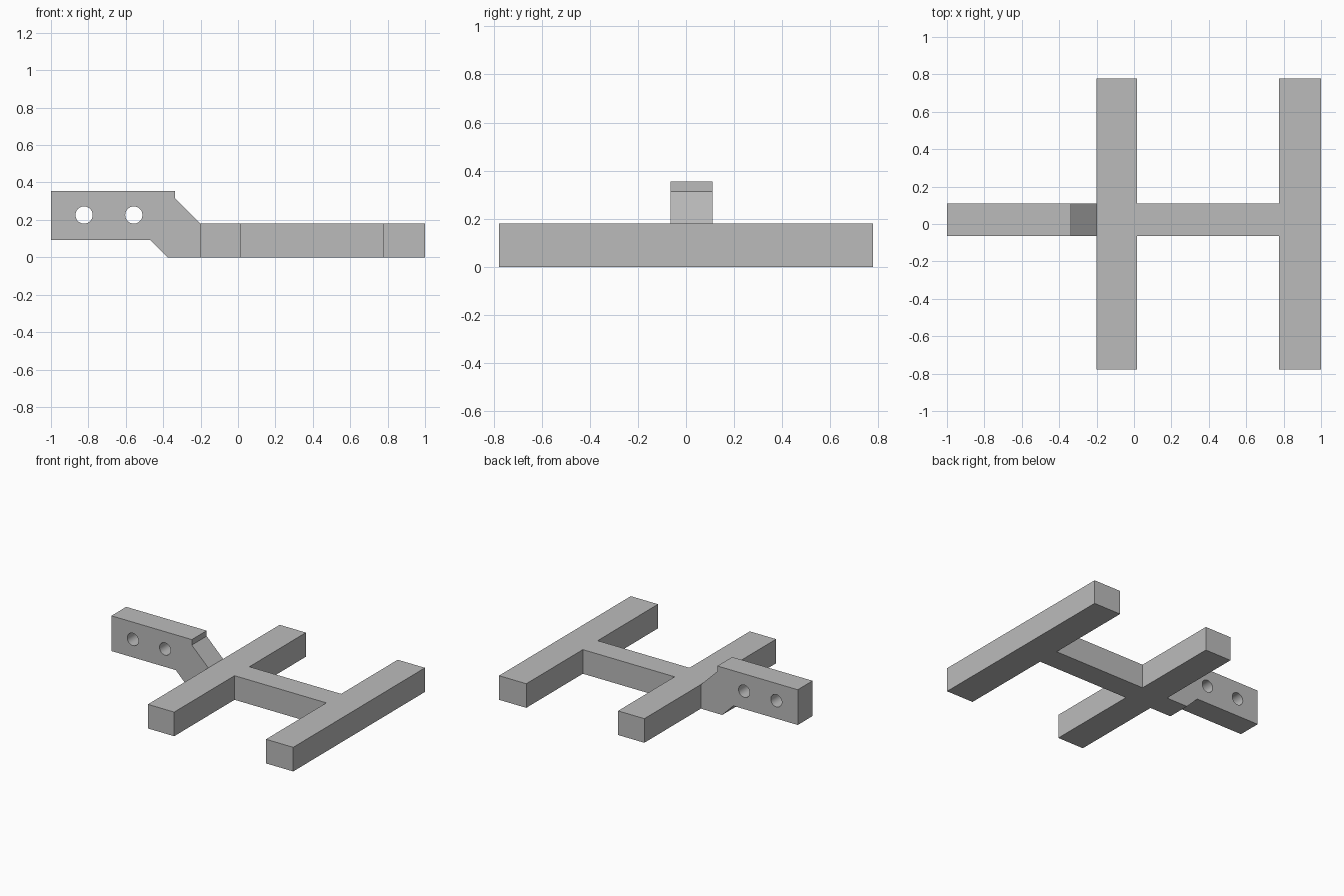
import bpy
import bmesh
from mathutils import Vector

cube = bpy.data.objects.get("Cube")
if cube:
    bpy.data.objects.remove(cube, do_unlink=True)

grey = bpy.data.materials.new("plain grey")
grey.use_nodes = True
colour = (0.5, 0.5, 0.5, 1)
grey.diffuse_color = colour
grey.node_tree.nodes["Principled BSDF"].inputs["Base Color"].default_value = colour


def extrude_outline(name, points, direction):
    """Make a solid by extruding a closed outline along a direction."""
    bm = bmesh.new()
    face = bm.faces.new([bm.verts.new(p) for p in points])
    moved = bmesh.ops.extrude_face_region(bm, geom=[face])["geom"]
    verts = [v for v in moved if isinstance(v, bmesh.types.BMVert)]
    bmesh.ops.translate(bm, verts=verts, vec=Vector(direction))
    bmesh.ops.recalc_face_normals(bm, faces=bm.faces)
    mesh = bpy.data.meshes.new(name)
    bm.to_mesh(mesh)
    bm.free()
    mesh.materials.append(grey)
    obj = bpy.data.objects.new(name, mesh)
    bpy.context.collection.objects.link(obj)
    return obj


# Main measurements
FRONT, BACK = -0.065, 0.11
HALF = 0.777
HEIGHT = 0.18
INNER, MID, OUTER, END = -0.2, 0.017, 0.775, 1.0

# Two crossbars joined by a spine, as one flat frame
plan = [(INNER, -HALF), (MID, -HALF), (MID, FRONT), (OUTER, FRONT),
        (OUTER, -HALF), (END, -HALF), (END, HALF), (OUTER, HALF),
        (OUTER, BACK), (MID, BACK), (MID, HALF), (INNER, HALF)]
extrude_outline("crossbar_frame", [(x, y, 0) for x, y in plan], (0, 0, HEIGHT))

# Raised mounting arm with sloping neck
side = [(-1, 0.092), (-0.468, 0.092), (-0.376, 0), (INNER, 0),
        (INNER, HEIGHT), (-0.336, 0.314), (-0.336, 0.355), (-1, 0.355)]
arm = extrude_outline("mounting_arm", [(x, FRONT, z) for x, z in side],
                      (0, BACK - FRONT, 0))

# Bolt holes through the arm
for i, x in enumerate((-0.823, -0.557)):
    bpy.ops.mesh.primitive_cylinder_add(vertices=48, radius=0.046, depth=0.5,
                                        location=(x, 0, 0.226),
                                        rotation=(1.570796, 0, 0))
    cutter = bpy.context.object
    cutter.name = f"bolt_hole_cutter_{i + 1}"
    cutter.data.materials.append(grey)
    cutter.hide_render = True
    cutter.hide_set(True)
    mod = arm.modifiers.new(f"bolt_hole_{i + 1}", "BOOLEAN")
    mod.operation = "DIFFERENCE"
    mod.solver = "EXACT"
    mod.object = cutter

# Smooth hole walls, crisp edges elsewhere
bpy.ops.object.select_all(action="DESELECT")
bpy.context.view_layer.objects.active = arm
arm.select_set(True)
for mod in list(arm.modifiers):
    bpy.ops.object.modifier_apply(modifier=mod.name)
bpy.ops.object.shade_smooth_by_angle(angle=0.5)
for obj in list(bpy.data.objects):
    if obj.name.startswith("bolt_hole_cutter"):
        bpy.data.objects.remove(obj, do_unlink=True)
